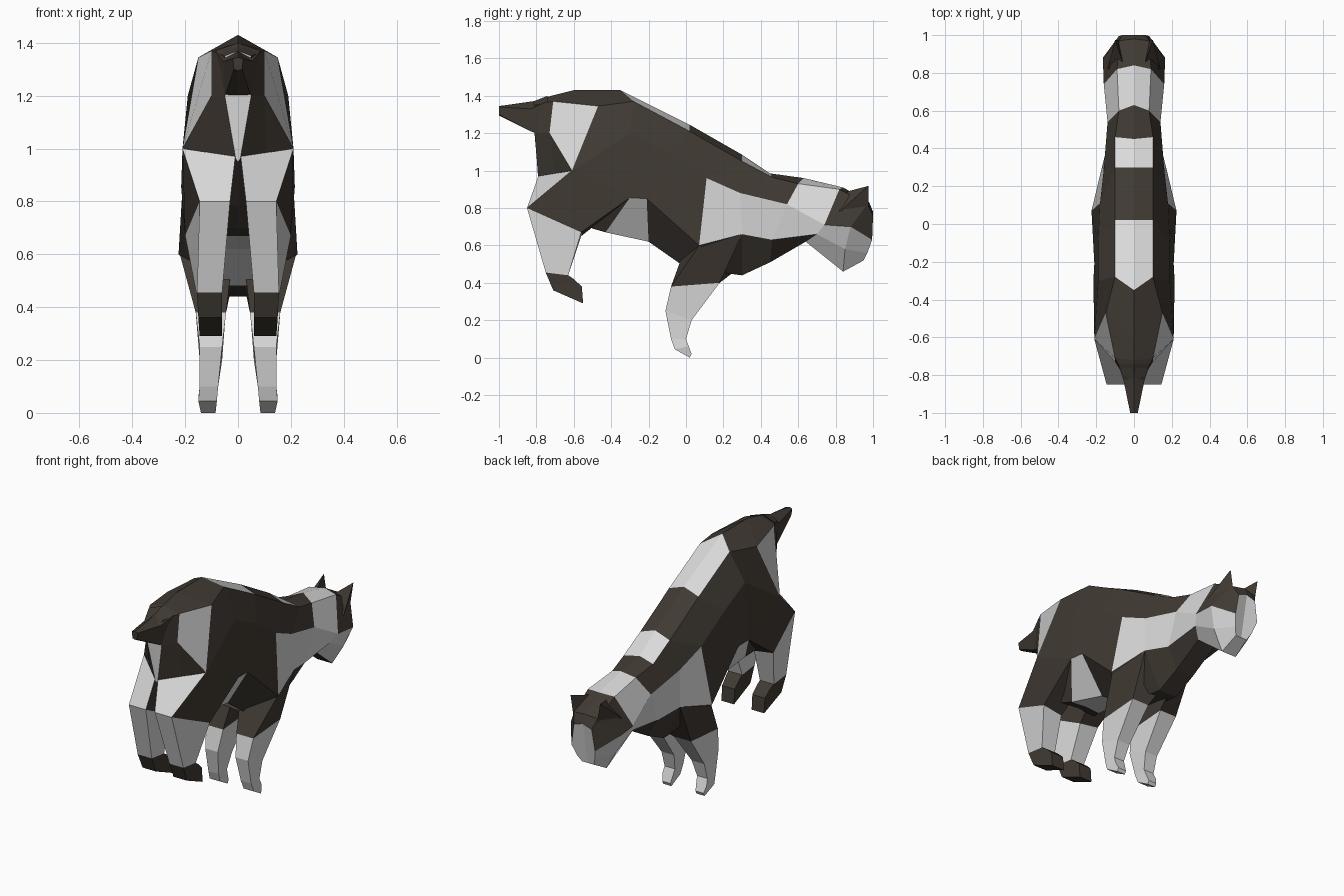
import bpy, bmesh

if "Cube" in bpy.data.objects:
    bpy.data.objects.remove(bpy.data.objects["Cube"])


def material(name, rgb):
    m = bpy.data.materials.new(name)
    m.diffuse_color = (*rgb, 1)
    m.use_nodes = True
    m.node_tree.nodes["Principled BSDF"].inputs["Base Color"].default_value = m.diffuse_color
    return m


MATS = [material("dark_brown_fur", (0.052, 0.042, 0.033)),
        material("pale_grey_fur", (0.70, 0.70, 0.70))]


def finish(name, bm):
    bmesh.ops.remove_doubles(bm, verts=bm.verts, dist=0.0005)
    bmesh.ops.recalc_face_normals(bm, faces=bm.faces)
    me = bpy.data.meshes.new(name)
    bm.to_mesh(me)
    bm.free()
    for m in MATS:
        me.materials.append(m)
    ob = bpy.data.objects.new(name, me)
    bpy.context.collection.objects.link(ob)
    return ob


def half_loft(name, stations, pale=(), caps=(0, 0)):
    """Skin half cross-sections (spine to belly) and mirror them across x = 0."""
    bm = bmesh.new()
    for s in (1, -1):
        g = [[bm.verts.new((s * x, y, z)) for x, y, z in st] for st in stations]
        for i in range(len(g) - 1):
            for j in range(len(g[0]) - 1):
                f = bm.faces.new((g[i][j], g[i + 1][j], g[i + 1][j + 1], g[i][j + 1]))
                f.material_index = int((i, j) in pale)
        bm.faces.new(g[0]).material_index = caps[0]
        bm.faces.new(g[-1]).material_index = caps[1]
    return finish(name, bm)


def leg_loft(name, rings, side, pale):
    """Skin rings ordered back-inner, back-outer, front-outer, front-inner."""
    bm = bmesh.new()
    g = [[bm.verts.new((side * x, y, z)) for x, y, z in r] for r in rings]
    for i in range(len(g) - 1):
        for j in range(4):
            k = (j + 1) % 4
            f = bm.faces.new((g[i][j], g[i][k], g[i + 1][k], g[i + 1][j]))
            f.material_index = int(pale(i, j))
    bm.faces.new(g[0]).material_index = 0
    bm.faces.new(g[-1]).material_index = int(pale(len(g) - 2, 0))
    return finish(name, bm)


def ring(xi, xo, yb, zb, yf, zf):
    return [(xi, yb, zb), (xo, yb, zb), (xo, yf, zf), (xi, yf, zf)]


# Torso: rump to shoulders
shoulder = [(0, .45, .985), (.1, .46, .965), (.16, .29, .88), (.17, .3, .66), (.06, .3, .44), (0, .3, .44)]
torso = [
    [(0, -.82, 1.37), (.05, -.81, 1.35), (.05, -.81, 1.2), (.01, -.79, .97), (.008, -.79, .96), (0, -.79, .95)],
    [(0, -.72, 1.4), (.1, -.71, 1.37), (.1, -.73, 1.2), (.11, -.7, .985), (.08, -.62, .8), (0, -.6, .78)],
    [(0, -.6, 1.43), (.15, -.47, 1.345), (.21, -.61, 1.0), (.2, -.56, .85), (.12, -.5, .69), (0, -.5, .7)],
    [(0, -.35, 1.43), (.1, -.28, 1.37), (.19, -.3, 1.2), (.215, -.3, .855), (.1, -.43, .67), (0, -.42, .67)],
    [(0, .02, 1.245), (.1, .02, 1.21), (.19, -.1, 1.1), (.21, -.21, .85), (.07, -.2, .62), (0, -.2, .62)],
    [(0, .3, 1.085), (.1, .3, 1.05), (.18, .11, .96), (.225, .07, .6), (.06, 0, .48), (0, 0, .48)],
    shoulder,
]
half_loft("torso", torso, {(1, 1), (3, 0), (5, 0), (5, 2), (3, 3), (3, 4), (4, 4)}, (1, 0))

# Neck and head
head = [
    shoulder,
    [(0, .63, .96), (.08, .6, .93), (.14, .54, .82), (.13, .46, .63), (.06, .45, .51), (0, .45, .51)],
    [(0, .84, .91), (.09, .82, .9), (.16, .74, .71), (.13, .7, .66), (.06, .64, .62), (0, .64, .62)],
    [(0, .98, .83), (.08, .97, .82), (.165, .88, .7), (.12, .85, .58), (.05, .84, .46), (0, .84, .46)],
    [(0, 1.0, .78), (.06, 1.0, .76), (.08, .995, .63), (.06, .97, .56), (.04, .95, .52), (0, .95, .52)],
]
half_loft("head", head, {(0, 2), (1, 0), (1, 1), (1, 2), (2, 2), (2, 3),
                         (3, 2), (3, 3), (3, 4)}, (0, 1))

# Short tail
half_loft("tail", [
    [(0, -.74, 1.4), (.085, -.74, 1.37), (.055, -.79, 1.2), (0, -.8, 1.2)],
    [(0, -.81, 1.372), (.055, -.83, 1.33), (.045, -.83, 1.21), (0, -.83, 1.21)],
    [(0, -1.0, 1.345), (.02, -1.0, 1.34), (.015, -1.0, 1.3), (0, -1.0, 1.295)],
])

# Legs: dark thighs with pale backs and dark paws behind, pale lower legs in front
hind = [
    [(.01, -.79, .97), (.21, -.61, 1.0), (.215, -.3, .855), (.04, -.36, .82)],
    [(.03, -.85, .8), (.145, -.85, .8), (.2, -.56, .67), (.07, -.56, .65)],
    ring(.06, .155, -.75, .455, -.63, .44),
    ring(.06, .15, -.71, .36, -.6, .42),
    ring(.06, .145, -.55, .29, -.557, .38),
]
front = [
    [(.02, 0, .6), (.22, .07, .6), (.17, .3, .66), (.02, .31, .5)],
    ring(.045, .16, -.08, .38, .18, .4),
    ring(.06, .145, -.11, .25, .03, .2),
    ring(.075, .145, -.08, .1, 0, .1),
    ring(.08, .15, -.06, .045, .015, .06),
    ring(.085, .14, .02, 0, .03, .02),
]
for side, tag in ((1, "right"), (-1, "left")):
    leg_loft("hind_leg_" + tag, hind, side, lambda i, j: i == 1 or (i == 0 and j == 0))
    leg_loft("front_leg_" + tag, front, side, lambda i, j: i > 0)

    # Pointed ear
    bm = bmesh.new()
    p = [bm.verts.new((side * x, y, z)) for x, y, z in
         ((.05, .83, .88), (.14, .82, .78), (.08, .975, .79), (.1, .975, .918))]
    for f in ((0, 1, 2), (0, 1, 3), (1, 2, 3), (2, 0, 3)):
        bm.faces.new([p[i] for i in f])
    finish("ear_" + tag, bm)
